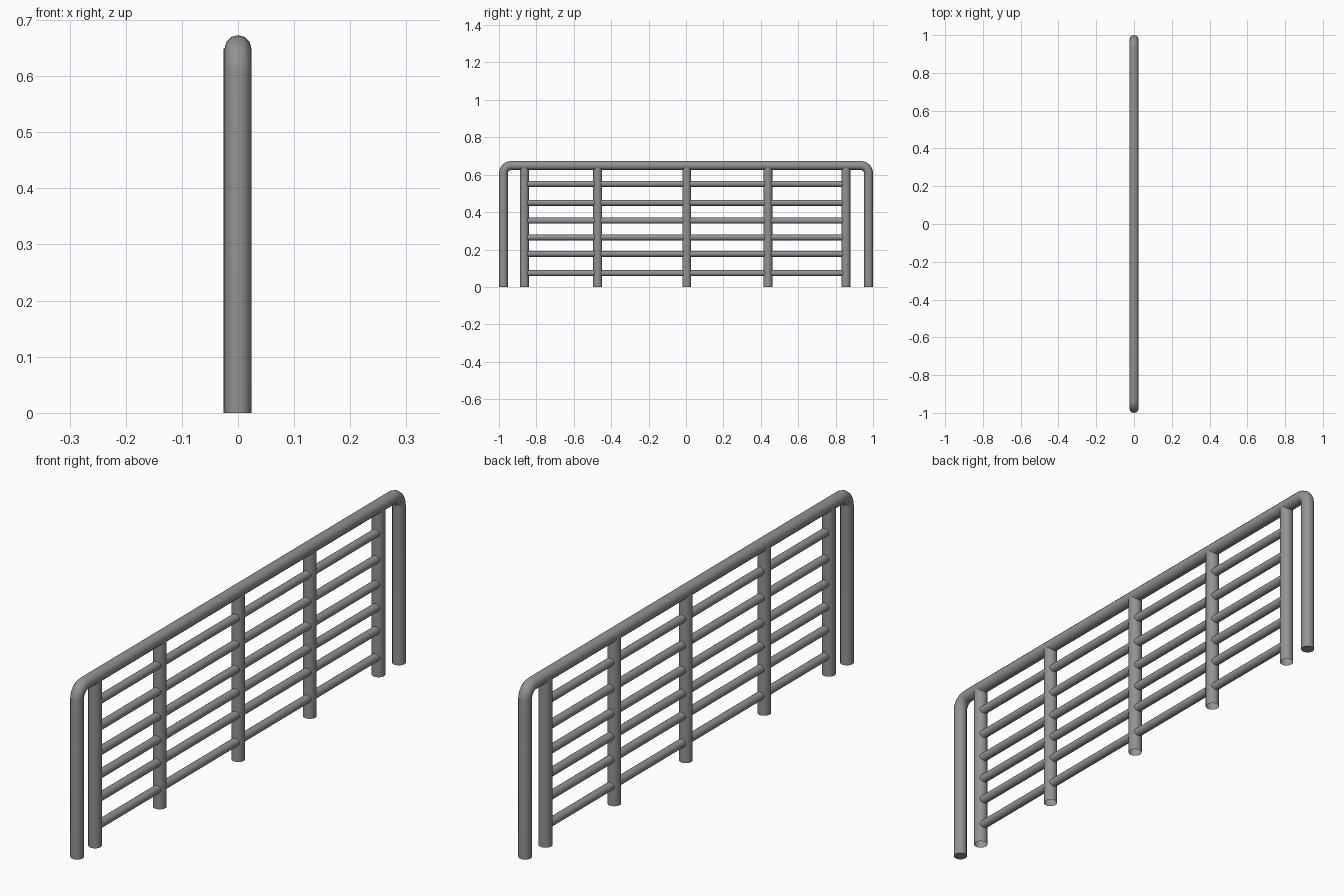
import bpy
from math import sin, cos, pi, radians
from mathutils import Vector

if "Cube" in bpy.data.objects:
    bpy.data.objects.remove(bpy.data.objects["Cube"])

R = 0.024            # main tube radius
BAR_R = 0.016        # infill bar radius
HALF = 0.976         # centre line of outer legs
TOP = 0.649          # centre line of top rail
BEND = 0.042         # bend radius of the frame

# Dark grey metal
metal = bpy.data.materials.new("dark_grey_metal")
metal.diffuse_color = (0.29, 0.29, 0.29, 1)
metal.use_nodes = True
metal.node_tree.nodes["Principled BSDF"].inputs["Base Color"].default_value = metal.diffuse_color


def finish(obj):
    obj.data.materials.clear()
    obj.data.materials.append(metal)
    bpy.ops.object.select_all(action='DESELECT')
    obj.select_set(True)
    bpy.context.view_layer.objects.active = obj
    bpy.ops.object.shade_smooth_by_angle(angle=radians(40))


def rod(name, start, end, radius, fill='NGON', sides=24):
    a, b = Vector(start), Vector(end)
    bpy.ops.mesh.primitive_cylinder_add(
        vertices=sides, radius=radius, depth=(b - a).length, location=(a + b) / 2,
        rotation=(b - a).to_track_quat('Z', 'Y').to_euler(), end_fill_type=fill)
    obj = bpy.context.object
    obj.name = name
    finish(obj)
    return obj


# Outer frame: one capped tube bent at both top corners
arc = [(-HALF + BEND - BEND * cos(t), TOP - BEND + BEND * sin(t))
       for t in (i * pi / 2 / 8 for i in range(9))]
half_path = [(-HALF, 0)] + arc
path = half_path + [(-y, z) for y, z in reversed(half_path)]
curve = bpy.data.curves.new("outer_frame", 'CURVE')
curve.dimensions = '3D'
curve.bevel_depth = R
curve.bevel_resolution = 4
curve.use_fill_caps = True
spline = curve.splines.new('POLY')
spline.points.add(len(path) - 1)
for p, (y, z) in zip(spline.points, path):
    p.co = (0, y, z, 1)
frame = bpy.data.objects.new("outer_frame", curve)
bpy.context.collection.objects.link(frame)
bpy.ops.object.select_all(action='DESELECT')
frame.select_set(True)
bpy.context.view_layer.objects.active = frame
bpy.ops.object.convert(target='MESH')
finish(bpy.context.object)

# Upright posts, open-ended tubes set slightly off the rail's centre line
posts = [-0.864, -0.472, 0.004, 0.438, 0.855]
for i, y in enumerate(posts):
    rod(f"post_{i + 1}", (-0.002, y, 0), (-0.002, y, TOP), R, 'NOTHING')

# Horizontal infill bars
for i, z in enumerate([0.074, 0.177, 0.265, 0.354, 0.45, 0.551]):
    rod(f"bar_{i + 1}", (0, posts[0], z), (0, posts[-1], z), BAR_R)
